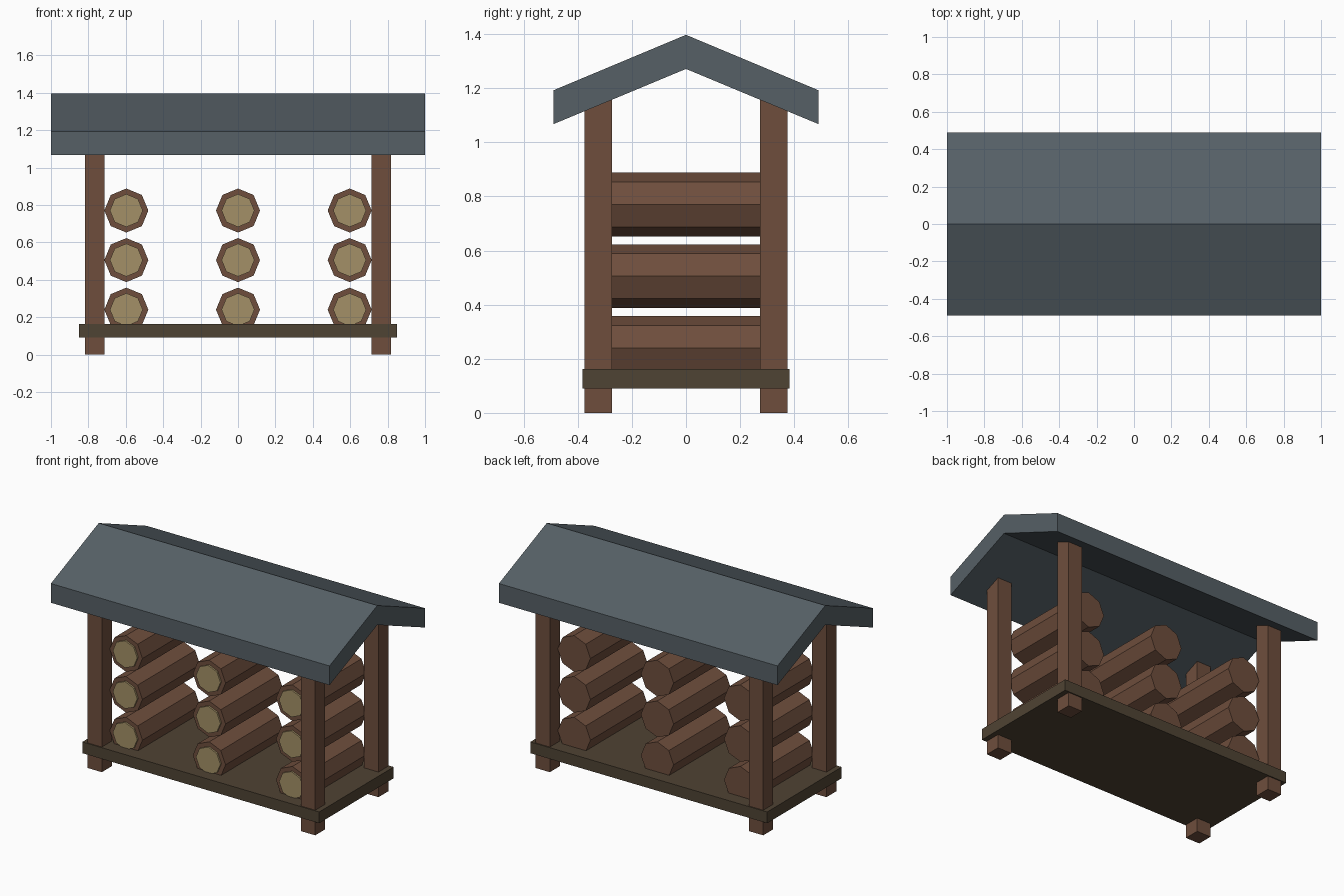
import bpy, bmesh, math
from mathutils import Matrix

if "Cube" in bpy.data.objects:
    bpy.data.objects.remove(bpy.data.objects["Cube"])


def material(name, rgb):
    m = bpy.data.materials.new(name)
    m.diffuse_color = (*rgb, 1.0)
    m.use_nodes = True
    m.node_tree.nodes["Principled BSDF"].inputs["Base Color"].default_value = m.diffuse_color
    return m


BARK = material("brown wood", (0.156, 0.076, 0.046))
GRAIN = material("pale end grain", (0.37, 0.28, 0.135))
FLOOR = material("dark olive wood", (0.078, 0.056, 0.033))
SLATE = material("slate grey", (0.093, 0.117, 0.133))


def finish(bm, name, mat):
    bmesh.ops.recalc_face_normals(bm, faces=bm.faces)
    me = bpy.data.meshes.new(name)
    bm.to_mesh(me)
    bm.free()
    me.materials.append(mat)
    ob = bpy.data.objects.new(name, me)
    bpy.context.collection.objects.link(ob)
    return ob


def box(name, center, size, mat):
    bm = bmesh.new()
    bmesh.ops.create_cube(bm, size=1.0, matrix=Matrix.Translation(center) @ Matrix.Diagonal((*size, 1)))
    return finish(bm, name, mat)


def octagon_log(name, x, z, y0, y1, radius, mat):
    # eight-sided cylinder lying along y, corners on the axes
    bm = bmesh.new()
    bmesh.ops.create_cone(
        bm, cap_ends=True, segments=8, radius1=radius, radius2=radius, depth=y1 - y0,
        matrix=Matrix.Translation((x, (y0 + y1) / 2, z)) @ Matrix.Rotation(math.pi / 2, 4, 'X'))
    return finish(bm, name, mat)


# Floor platform
box("floor", (0, 0, 0.1265), (1.70, 0.764, 0.073), FLOOR)

# Corner posts, running through the floor up into the roof
POST_TOP = 1.165
for sx, side in ((-1, "left"), (1, "right")):
    for sy, end in ((-1, "front"), (1, "back")):
        box(f"{end}_{side}_post", (sx * 0.766, sy * 0.324, POST_TOP / 2), (0.102, 0.102, POST_TOP), BARK)

# Gabled roof: chevron profile extruded along x
profile = [(-0.49, 1.067), (0, 1.271), (0.49, 1.067), (0.49, 1.192), (0, 1.397), (-0.49, 1.192)]
bm = bmesh.new()
ends = [[bm.verts.new((x, y, z)) for y, z in profile] for x in (-1, 1)]
n = len(profile)
for i in range(n):
    j = (i + 1) % n
    bm.faces.new((ends[0][i], ends[0][j], ends[1][j], ends[1][i]))
for ring in ends:
    # each gable end as two quads, one per slope
    bm.faces.new((ring[0], ring[1], ring[4], ring[5]))
    bm.faces.new((ring[1], ring[2], ring[3], ring[4]))
finish(bm, "roof", SLATE)

# Stacked logs with pale cut ends on the front
for col, x in enumerate((-0.597, 0, 0.597)):
    for row, z in enumerate((0.24, 0.505, 0.77)):
        octagon_log(f"log_{col}_{row}", x, z, -0.295, 0.295, 0.1176, BARK)
        octagon_log(f"log_end_{col}_{row}", x, z, -0.306, -0.29, 0.088, GRAIN)
